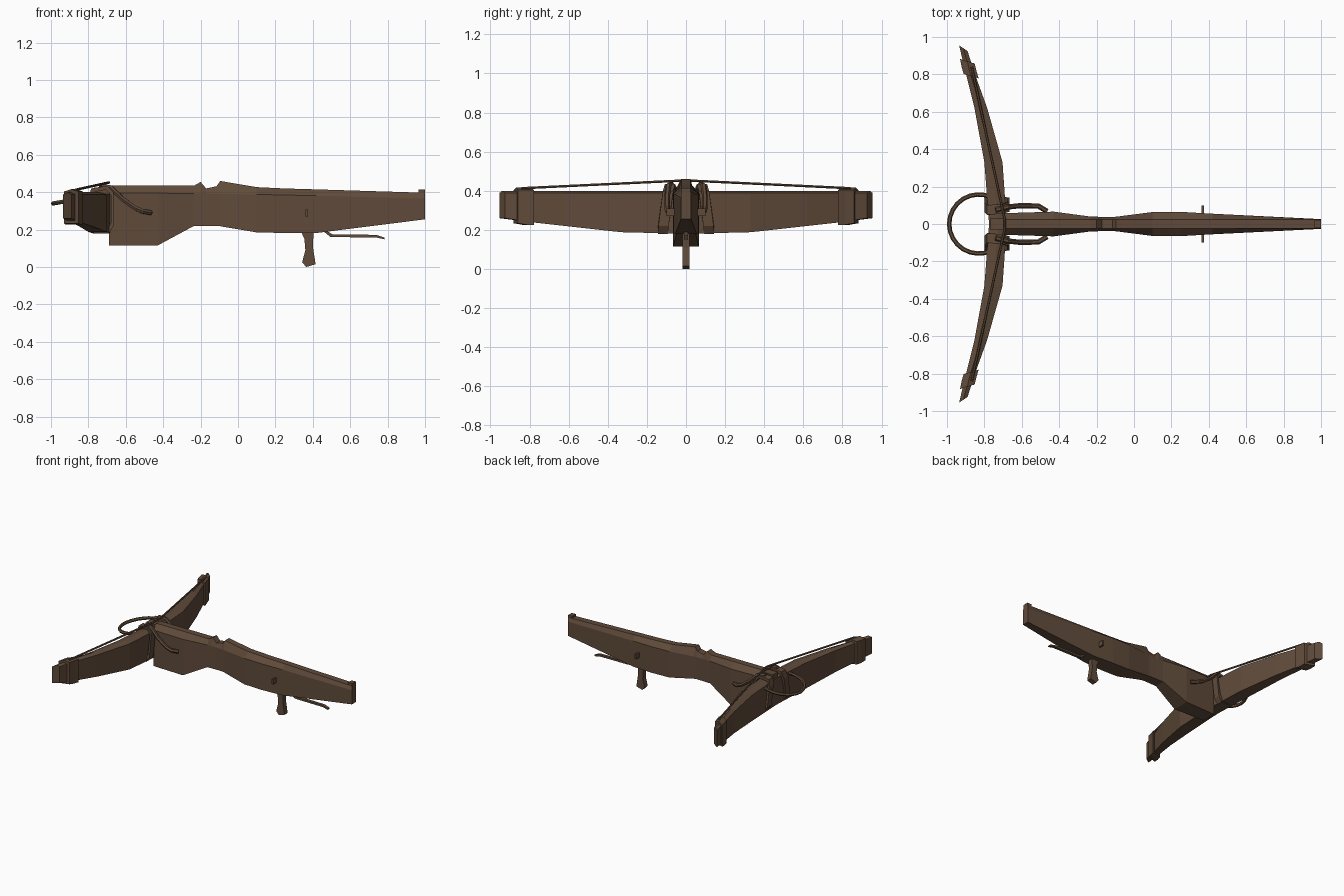
import bpy, bmesh, math
from mathutils import Vector

if "Cube" in bpy.data.objects:
    bpy.data.objects.remove(bpy.data.objects["Cube"])

wood = bpy.data.materials.new("dark_brown_wood")
wood.diffuse_color = (0.115, 0.069, 0.042, 1)
wood.use_nodes = True
wood.node_tree.nodes["Principled BSDF"].inputs["Base Color"].default_value = wood.diffuse_color


def make(name, bm):
    bmesh.ops.recalc_face_normals(bm, faces=bm.faces)
    me = bpy.data.meshes.new(name)
    bm.to_mesh(me)
    bm.free()
    me.materials.append(wood)
    ob = bpy.data.objects.new(name, me)
    bpy.context.collection.objects.link(ob)
    return ob


def loft(name, rings, closed=False):
    """Skin a series of equal-length rings."""
    bm = bmesh.new()
    vs = [[bm.verts.new(p) for p in r] for r in rings]
    n = len(vs[0])
    pairs = list(zip(vs, vs[1:])) + ([(vs[-1], vs[0])] if closed else [])
    for a, b in pairs:
        for i in range(n):
            j = (i + 1) % n
            bm.faces.new((a[i], a[j], b[j], b[i]))
    if not closed:
        bm.faces.new(vs[0])
        bm.faces.new(vs[-1])
    return make(name, bm)


def cord(name, pts, r, sides=6, closed=False):
    """Round cord through the given points."""
    pts = [Vector(p) for p in pts]
    n = len(pts)
    rings = []
    for i, p in enumerate(pts):
        a = pts[i - 1] if (closed or i) else p
        b = pts[(i + 1) % n] if (closed or i < n - 1) else p
        t = (b - a).normalized()
        u = t.cross(Vector((0, 0, 1)))
        u = u.normalized() if u.length > 1e-4 else Vector((0, 1, 0))
        v = u.cross(t)
        rings.append([p + r * (math.cos(k * math.tau / sides) * u + math.sin(k * math.tau / sides) * v)
                      for k in range(sides)])
    return loft(name, rings, closed)


def box(name, x, y, z):
    return loft(name, [[(a, y[0], z[0]), (a, y[1], z[0]), (a, y[1], z[1]), (a, y[0], z[1])] for a in x])


def plate(name, profile, w):
    """Extrude an x-z profile to half width w."""
    return loft(name, [[(x, y, z) for x, z in profile] for y in (-w, w)])


# Stock: x, bottom, shoulder, top, half width
stock = [(-0.69, .115, .395, .435, .058), (-0.43, .115, .395, .435, .066),
         (-0.235, .22, .393, .435, .04), (-0.20, .22, .392, .455, .039), (-0.17, .22, .392, .42, .038),
         (-0.115, .22, .391, .432, .038), (-0.095, .218, .391, .46, .039),
         (0.10, .185, .388, .427, .064), (0.25, .182, .385, .42, .065),
         (0.42, .182, .381, .415, .055), (1.0, .255, .365, .397, .026)]
loft("stock", [[(x, -w, b), (x, w, b), (x, w, s), (x, .024, t), (x, -.024, t), (x, -w, s)]
               for x, b, s, t, w in stock])
box("stock_front_lip", (-0.77, -0.68), (-.03, .03), (.37, .425))
box("butt_lug", (0.965, 1.0), (-.022, .022), (.37, .415))

# Bow: |y|, rear x, front x, bottom, top
half = [(0.0, -.68, -.775, .18, .40), (.33, -.703, -.80, .188, .40), (.62, -.785, -.853, .22, .40),
        (.80, -.85, -.898, .24, .40), (.94, -.89, -.935, .26, .40)]
full = [(-y, *r) for y, *r in reversed(half[1:])] + half


def bow_ring(y, r, f, b, t, grow=0.0, skew=0.0):
    m = (r + f) / 2
    r, f, b, t = r + grow, f - grow, b - grow, t + grow
    s = math.copysign(skew, y)
    return [(r, y - s, b), (r, y - s, t - .012), (m, y, t), (f, y + s, t - .012), (f, y + s, b)]


loft("bow", [bow_ring(*p, skew=-.015 if abs(p[0]) > .9 else 0) for p in full])

for s, side in ((1, "left"), (-1, "right")):
    # Binding near each bow tip
    loft("tip_binding_" + side, [bow_ring(s * y, r, f, b, .40, .016, -.012) for y, r, f, b in
                                 ((.79, -.846, -.895, .242), (.825, -.857, -.905, .242), (.87, -.868, -.914, .25))])
    # Strap looped around the bow next to the stock
    rings = []
    for x, z, y in ((-.69, .18, .118), (-.77, .18, .118), (-.80, .22, .115), (-.80, .37, .09),
                    (-.785, .42, .075), (-.70, .435, .082), (-.665, .40, .092), (-.665, .22, .115)):
        c = Vector((-.733, 0, .305))
        k = (c - Vector((x, 0, z))).normalized() * .022
        rings.append([(x + a * k.x, s * (y + b), z + a * k.z) for a, b in ((0, -.026), (0, .026), (1, .026), (1, -.026))])
    loft("strap_" + side, rings, True)
    # Loose cord tail running back along the stock
    cord("cord_tail_" + side, [(-.74, s * .075, .435), (-.68, s * .09, .425), (-.62, s * .097, .365),
                               (-.55, s * .097, .315), (-.51, s * .095, .298), (-.465, s * .068, .29)], .014)
    # Pin through the stock
    box("pin_" + side, (.36, .373), sorted((s * .05, s * .10)), (.27, .308))

# Bowstring
cord("string", [(-.868, -.84, .413), (-.69, -.02, .452), (-.69, .02, .452), (-.868, .84, .413)], .007)

# Foot stirrup
arc = [math.radians(50 + i * 260 / 18) for i in range(19)]
cord("stirrup", [(-.83 + .158 * math.cos(a), .158 * math.sin(a), .395 + .055 * (math.cos(a) - 1) / 2)
                 for a in arc], .012)

# Grip and trigger lever
plate("grip", [(.335, .195), (.405, .20), (.40, .11), (.415, .015), (.365, .0), (.343, .025), (.36, .09), (.355, .15)], .019)
plate("trigger_lever", [(.455, .205), (.505, .175), (.74, .172), (.782, .158), (.782, .148),
                        (.74, .158), (.495, .16), (.445, .2)], .011)
